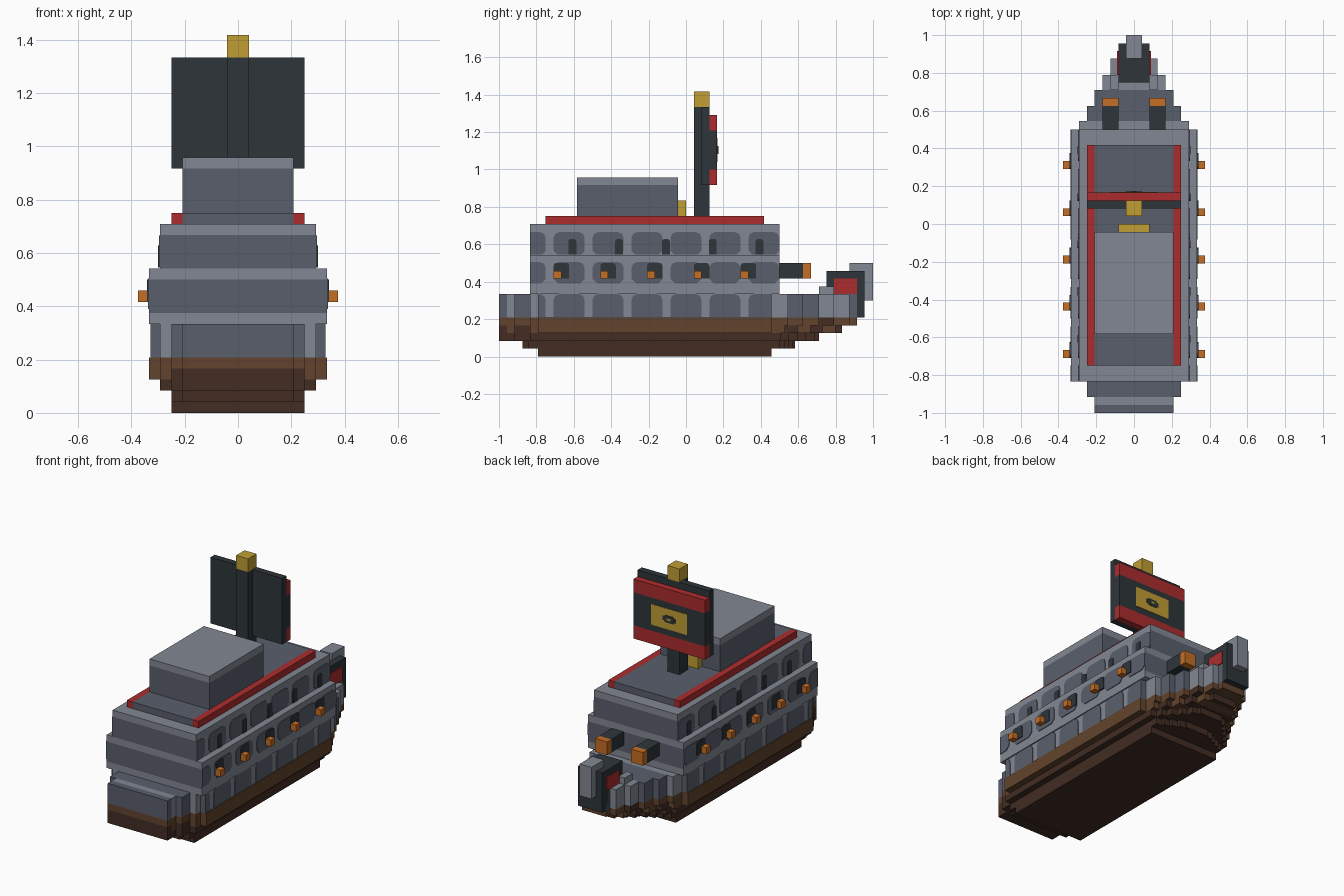
import bpy, bmesh

cube = bpy.data.objects.get("Cube")
if cube:
    bpy.data.objects.remove(cube, do_unlink=True)


def material(name, r, g, b):
    rgb = [((c / 255 + 0.055) / 1.055) ** 2.4 for c in (r, g, b)] + [1]
    m = bpy.data.materials.new(name)
    m.use_nodes = True
    m.diffuse_color = rgb
    m.node_tree.nodes["Principled BSDF"].inputs["Base Color"].default_value = rgb
    return m


LIGHT = material("light_grey", 130, 135, 147)
GREY = material("dark_grey", 89, 95, 108)
BLACK = material("charcoal", 46, 53, 58)
RED = material("red", 172, 44, 46)
GOLD = material("gold", 193, 158, 52)
ORANGE = material("orange", 198, 110, 36)
BROWN = material("brown", 98, 68, 45)
UMBER = material("dark_brown", 66, 44, 35)
U = 1 / 24          # one block


def finish(name, bm, mats):
    bmesh.ops.recalc_face_normals(bm, faces=bm.faces)
    if len(mats) > 1:   # second colour on faces turned fore and aft
        for f in bm.faces:
            f.material_index = int(abs(f.normal.y) > 0.9)
    me = bpy.data.meshes.new(name)
    bm.to_mesh(me)
    bm.free()
    for m in mats:
        me.materials.append(m)
    ob = bpy.data.objects.new(name, me)
    bpy.context.collection.objects.link(ob)


def box(name, x, y, z, *mats):
    """Box from (low, high) pairs."""
    bm = bmesh.new()
    bmesh.ops.create_cube(bm, size=1)
    for v in bm.verts:
        v.co = [r[0] if c < 0 else r[1] for c, r in zip(v.co, (x, y, z))]
    finish(name, bm, mats)


def mid(half):
    return (-half, half)


def both(name, x, y, z, *mats):
    box("left_" + name, x, y, z, *mats)
    box("right_" + name, (-x[1], -x[0]), y, z, *mats)


def plate(name, x, c, half, z, top, bottom, lim, mat, t=0.004):
    """Thin arched plate on both sides, with clipped corners."""
    z0, z1 = z
    pts = [(c - half, z0 + bottom), (c - half + bottom, z0), (c + half - bottom, z0),
           (c + half, z0 + bottom), (c + half, z1 - top), (c + half - top * 0.3, z1 - top * 0.3),
           (c + half - top, z1), (c - half + top, z1), (c - half + top * 0.3, z1 - top * 0.3),
           (c - half, z1 - top)]
    pts = list(dict.fromkeys((min(max(a, lim[0]), lim[1]), b) for a, b in pts))
    bm = bmesh.new()
    for s in (1, -1):
        f = bm.faces.new([bm.verts.new((s * x, a, b)) for a, b in pts])
        out = bmesh.ops.extrude_face_region(bm, geom=[f])["geom"]
        for v in out:
            if isinstance(v, bmesh.types.BMVert):
                v.co.x += s * t
    finish(name, bm, [mat])


# Stepped hull layers: half width and end of each step
BOW = [(7, 0.545), (6, 0.625), (5, 0.71), (4, 0.79), (3, 0.875), (2, 0.915)]
STERN = [(7, -0.833), (6, -0.917), (5, -0.958), (5, -1.0)]
FRONT, BACK = 0.458, -0.792


def layer(name, z, width, bow_end, stern_end, middle, bow_mats, stern_mats):
    box(name + "_middle", mid(width), (BACK, FRONT), z, *middle)
    for part, steps, start, end, mats in (("bow", BOW, FRONT, bow_end, bow_mats),
                                          ("stern", STERN, BACK, stern_end, stern_mats)):
        if end is None:
            continue
        scale = (end - start) / (steps[-1][1] - start)
        last = start
        for i, (w, y) in enumerate(steps):
            y = start + (y - start) * scale
            box(f"{name}_{part}_step_{i}", mid(min(w * U, width)), sorted((last, y)), z,
                mats[i % len(mats)])
            last = y


layer("keel", (0, U), 6 * U, None, None, [UMBER], [], [])
layer("bilge", (U, 2 * U), 6 * U, 0.583, -0.875, [UMBER], [UMBER], [UMBER])
layer("lower_hull", (2 * U, 3 * U), 7 * U, 0.71, -1, [UMBER], [UMBER], [UMBER])
layer("middle_hull", (3 * U, 4 * U), 8 * U, 0.833, -1, [BROWN], [BROWN, UMBER], [BROWN, UMBER])
layer("upper_hull", (4 * U, 5 * U), 8 * U, 0.915, -1, [BROWN],
      [BROWN, BROWN, BROWN, UMBER], [BROWN])
layer("lower_wall", (5 * U, 8 * U), 0.325, 0.915, -1, [LIGHT, GREY],
      [LIGHT, GREY, GREY, LIGHT], [LIGHT, GREY, LIGHT, GREY])

# Two upper tiers with light trim
LONG = (-0.833, 0.5)
box("gun_deck_sill", mid(8 * U), LONG, (8 * U, 9 * U), LIGHT)
box("gun_deck_wall", mid(8 * U), LONG, (9 * U, 12 * U), LIGHT, GREY)
box("gun_deck_trim", mid(8 * U), LONG, (12 * U, 13 * U), LIGHT)
box("upper_wall", mid(7 * U), LONG, (13 * U, 16 * U), LIGHT, GREY)
box("upper_trim", mid(7 * U), LONG, (16 * U, 17 * U), LIGHT)

# Arched panels along the sides
for k in range(-1, 6):
    c = -0.625 + 5 * U * k
    plate(f"upper_arch_{k + 2}", 7 * U, c, 2 * U, (0.545, 0.665), 0.03, 0.02, LONG, GREY)
    plate(f"gun_deck_arch_{k + 2}", 8 * U, c, 2 * U, (0.39, 0.505), 0.03, 0.025, LONG, GREY)
    plate(f"lower_arch_{k + 2}", 0.325, c, 2 * U, (0.21, 0.333), 0.03, 0, (BACK, FRONT), GREY)

# Side doors, gun ports and guns
for k in range(5):
    c = -0.6875 + 6 * U * k
    plate(f"side_door_{k + 1}", 7 * U, c + 0.08, U / 2, (0.545, 0.628), 0.012, 0, LONG, BLACK, 0.008)
    plate(f"gun_port_{k + 1}", 8 * U, c + U / 2, U, (0.417, 0.5), 0.015, 0, LONG, BLACK, 0.008)
    both(f"side_gun_{k + 1}", (8 * U, 9 * U), (c - U / 2, c + U / 2), (10 * U, 11 * U), ORANGE)

# Bow guns
both("bow_gun_barrel", (2 * U, 4 * U), (0.5, 0.625), (10 * U, 12 * U), BLACK)
both("bow_gun_muzzle", (2 * U, 4 * U), (0.625, 0.667), (10 * U, 12 * U), ORANGE)

# Deck, rails and cabin
RAIL = (-0.75, 0.417)
box("deck", mid(5 * U), RAIL, (17 * U, 18 * U), GREY)
both("rail", (5 * U, 6 * U), RAIL, (17 * U, 18 * U), RED)
box("cabin", mid(5 * U), (-0.583, -0.042), (18 * U, 22 * U), GREY)
box("cabin_roof", mid(5 * U), (-0.583, -0.042), (22 * U, 23 * U), LIGHT)
box("cabin_door", mid(2 * U), (-0.042, 0), (18 * U, 20 * U), GOLD)

# Mast and banner
box("mast", mid(U), (U, 3 * U), (18 * U, 32 * U), BLACK)
box("mast_cap", mid(U), (U, 3 * U), (32 * U, 34 * U), GOLD)
box("sail", mid(6 * U), (2 * U, 3 * U), (22 * U, 32 * U), BLACK)
box("banner_middle", mid(6 * U), (3 * U, 4 * U), (24 * U, 29 * U), BLACK)
for name, z in (("lower", 22), ("upper", 29)):
    box(name + "_banner_stripe", mid(6 * U), (3 * U, 4 * U), (z * U, (z + 2) * U), RED)
ZC, YF = 26.5 * U, 4 * U
box("banner_panel", mid(3 * U), (YF, YF + 0.003), (ZC - 0.065, ZC + 0.065), GOLD)
box("banner_panel_slot", mid(0.045), (YF, YF + 0.005), (ZC - 0.013, ZC + 0.013), BLACK)
box("banner_panel_block", mid(0.03), (YF, YF + 0.006), (ZC - 0.022, ZC + 0.022), BLACK)
box("banner_panel_dot", mid(0.013), (YF, YF + 0.008), (ZC - 0.007, ZC + 0.007), GOLD)

# Prow figure
box("prow_block", mid(2 * U), (0.75, 0.955), (5 * U, 11 * U), BLACK)
both("prow_patch", (2 * U, 2 * U + 0.006), (0.79, 0.915), (8 * U, 10 * U), RED)
box("prow_horn", mid(U), (0.875, 1.0), (0.3, 0.5), LIGHT)
both("prow_shoulder", (2 * U, 3 * U), (0.71, 0.79), (8 * U, 9 * U), LIGHT)
